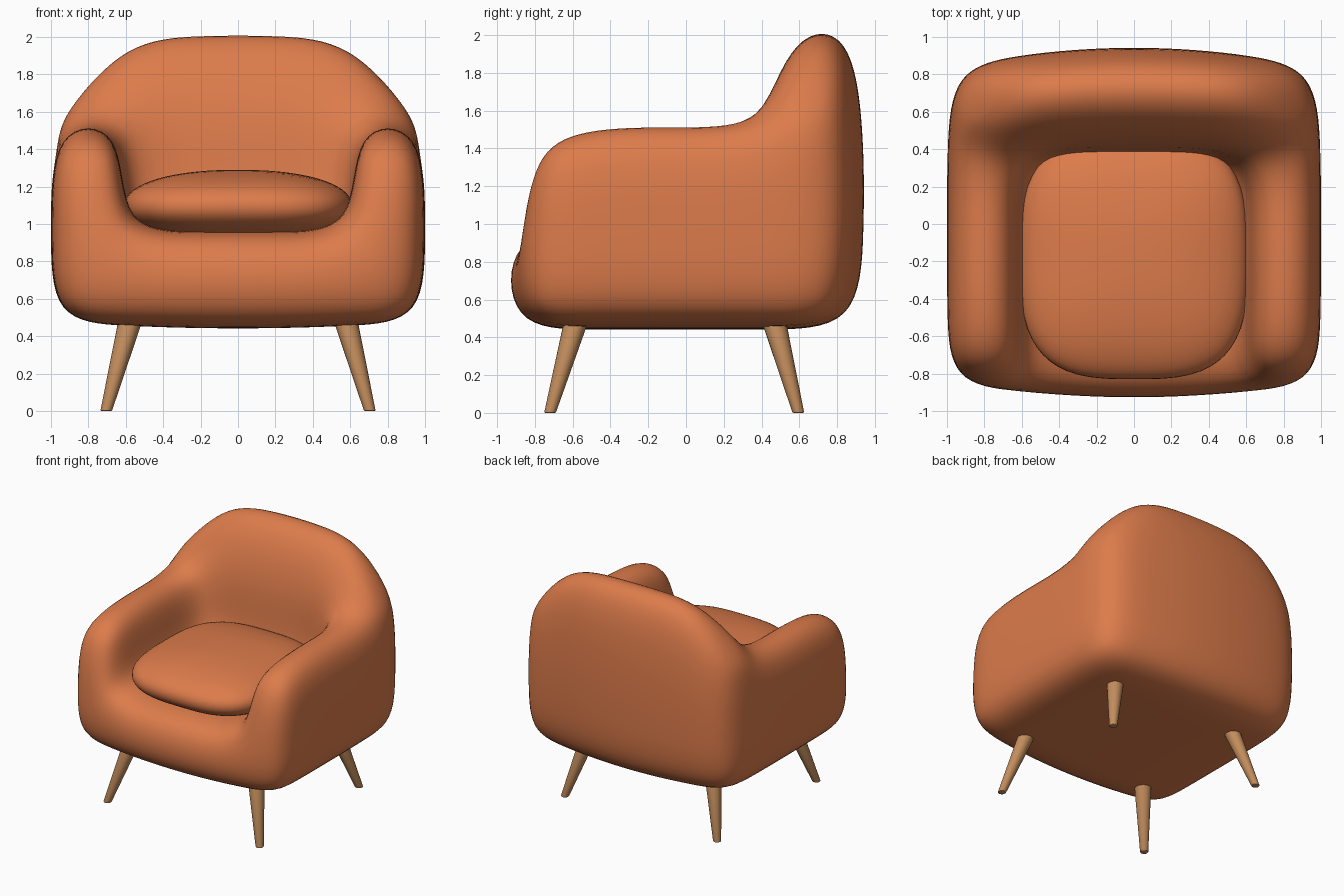
import bpy
import bmesh
from mathutils import Vector

if "Cube" in bpy.data.objects:
    bpy.data.objects.remove(bpy.data.objects["Cube"], do_unlink=True)


def make_material(name, rgb):
    mat = bpy.data.materials.new(name)
    mat.use_nodes = True
    mat.diffuse_color = (*rgb, 1)
    bsdf = next(n for n in mat.node_tree.nodes if n.type == "BSDF_PRINCIPLED")
    bsdf.inputs["Base Color"].default_value = (*rgb, 1)
    bsdf.inputs["Roughness"].default_value = 0.7
    return mat


def make_object(name, bm, mat):
    bmesh.ops.recalc_face_normals(bm, faces=bm.faces)
    for face in bm.faces:
        face.smooth = True
    mesh = bpy.data.meshes.new(name)
    bm.to_mesh(mesh)
    bm.free()
    mesh.materials.append(mat)
    obj = bpy.data.objects.new(name, mesh)
    bpy.context.scene.collection.objects.link(obj)
    return obj


fabric = make_material("orange fabric", (0.72, 0.2, 0.07))
wood = make_material("light wood", (0.55, 0.27, 0.11))

# Upholstered shell: a coarse block cage of base, arms and back, subdivided
XS = (-1, -0.6, -0.2, 0.2, 0.6, 1)
YS = (None, -0.5, -0.05, None, None)
SEAT, ARM_TOP, BACK_TOP = 1, 2, 3


def cage_point(i, j, k):
    x = XS[i]
    ax = abs(x)
    outer, side = ax == 1, ax > 0.5
    # depth
    if j == 0:
        y = -0.80 if k == ARM_TOP else -0.95 + 0.1 * x * x
    elif j == 3:
        y = (0.42, 0.42, 0.38, 0.57)[k]
        if outer:
            y = (0.42, 0.42, 0.40, 0.50)[k]
        elif side and k == ARM_TOP:
            y = 0.36
    elif j == 4:
        y = (0.92, 0.95, 0.95, 0.88)[k] - 0.12 * x * x
    else:
        y = YS[j]
    # height
    z = (0.44 + 0.04 * x * x, 0.96, 1.535, 2.03)[k]
    if k == ARM_TOP:
        if j == 0:
            z = 1.42
        elif j == 4:
            z = 1.40 if outer else 1.5
        elif not side:
            z = 1.5
    elif k == BACK_TOP and side:
        z = 1.60 if outer else 2.0
    # width
    if outer:
        ax = 0.92 if k == BACK_TOP else {0: 0.98, 4: 0.97}.get(j, 1)
    elif side and k == SEAT:
        ax = 0.64
    return Vector((ax if x > 0 else -ax, y, z))


def filled(i, j, k):
    if not (0 <= i < 5 and 0 <= j < 4 and 0 <= k < 3):
        return False
    return k == 0 or j == 3 or (k == 1 and i in (0, 4))


bm = bmesh.new()
verts = {}


def cage_vert(key):
    if key not in verts:
        verts[key] = bm.verts.new(cage_point(*key))
    return verts[key]


for i in range(5):
    for j in range(4):
        for k in range(3):
            if not filled(i, j, k):
                continue
            for axis in range(3):
                for step in (0, 1):
                    near = [i, j, k]
                    near[axis] += 1 if step else -1
                    if filled(*near):
                        continue
                    u, v = [a for a in range(3) if a != axis]
                    ring = []
                    for du, dv in ((0, 0), (1, 0), (1, 1), (0, 1)):
                        key = [i, j, k]
                        key[axis] += step
                        key[u] += du
                        key[v] += dv
                        ring.append(cage_vert(tuple(key)))
                    bm.faces.new(ring)
shell = make_object("chair_shell", bm, fabric)
subdivision = shell.modifiers.new("Rounding", "SUBSURF")
subdivision.levels = subdivision.render_levels = 3

# Seat cushion: a cube puffed into a rounded square pillow
bm = bmesh.new()
bmesh.ops.create_cube(bm, size=2)
bmesh.ops.subdivide_edges(bm, edges=bm.edges[:], cuts=15, use_grid_fill=True)
PLAN, PROFILE = 3.1, 2.2
for v in bm.verts:
    flat = (abs(v.co.x) ** PLAN + abs(v.co.y) ** PLAN) ** (1 / PLAN)
    v.co /= (flat ** PROFILE + abs(v.co.z) ** PROFILE) ** (1 / PROFILE)
    v.co = Vector((v.co.x * 0.61, v.co.y * 0.65 - 0.18, v.co.z * 0.195 + 1.095))
make_object("seat_cushion", bm, fabric)


# Splayed tapered legs with level feet
def make_leg(name, foot, top):
    bm = bmesh.new()
    height = top.z - foot.z
    bmesh.ops.create_cone(bm, cap_ends=True, segments=24, radius1=0.031,
                          radius2=0.07, depth=height)
    rim = [e for e in bm.edges if all(v.co.z < 0 for v in e.verts)]
    bmesh.ops.bevel(bm, geom=rim, offset=0.007, segments=2, affect="EDGES", profile=0.5)
    for v in bm.verts:
        t = v.co.z / height + 0.5
        centre = foot.lerp(top, t)
        v.co = Vector((v.co.x + centre.x, v.co.y + centre.y, centre.z))
    leg = make_object(name, bm, wood)
    bpy.ops.object.select_all(action="DESELECT")
    leg.select_set(True)
    bpy.context.view_layer.objects.active = leg
    bpy.ops.object.shade_smooth_by_angle()


for side, s in (("left", 1), ("right", -1)):
    make_leg("front_leg_" + side, Vector((s * 0.705, -0.72, 0)), Vector((s * 0.555, -0.56, 0.56)))
    make_leg("back_leg_" + side, Vector((s * 0.705, 0.595, 0)), Vector((s * 0.555, 0.445, 0.56)))
